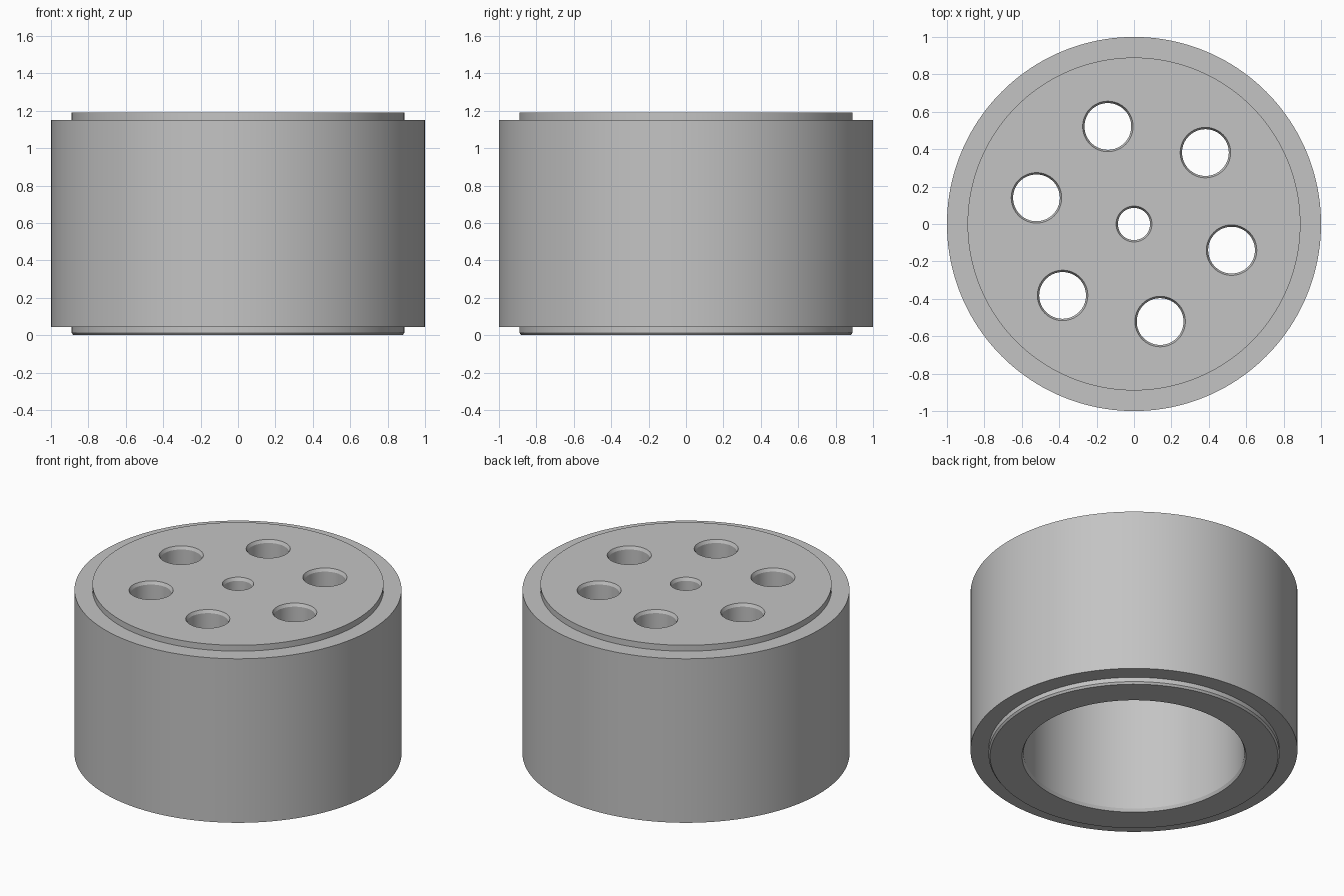
import bpy
import bmesh
from math import cos, sin, radians, tau

if "Cube" in bpy.data.objects:
    bpy.data.objects.remove(bpy.data.objects["Cube"], do_unlink=True)

metal = bpy.data.materials.new("light grey metal")
metal.use_nodes = True
GREY = (0.55, 0.55, 0.55, 1)
metal.diffuse_color = GREY
metal.node_tree.nodes["Principled BSDF"].inputs["Base Color"].default_value = GREY


def lathe(bm, profile, segments, cx=0, cy=0):
    """Revolve an (r, z) profile about a vertical axis, capping both ends."""
    rings = []
    for r, z in profile:
        rings.append([bm.verts.new((cx + r * cos(tau * i / segments),
                                    cy + r * sin(tau * i / segments), z))
                      for i in range(segments)])
    for a, b in zip(rings, rings[1:]):
        for i in range(segments):
            j = (i + 1) % segments
            bm.faces.new((a[i], a[j], b[j], b[i]))
    bm.faces.new(rings[0][::-1])
    bm.faces.new(rings[-1])


def finish(bm, name):
    bmesh.ops.recalc_face_normals(bm, faces=bm.faces)
    mesh = bpy.data.meshes.new(name)
    bm.to_mesh(mesh)
    bm.free()
    mesh.materials.append(metal)
    obj = bpy.data.objects.new(name, mesh)
    bpy.context.collection.objects.link(obj)
    return obj


TOP = 1.19
FLOOR = TOP - 0.12

# Cup body: bore ceiling, bore wall, chamfered mouth, bottom lip, drum, top lip
bm = bmesh.new()
lathe(bm, [(0.675, FLOOR), (0.675, 0.02), (0.685, 0), (0.88, 0), (0.89, 0.013),
           (0.89, 0.043), (1, 0.043), (1, 1.15), (0.89, 1.15), (0.89, TOP)], 160)
body = finish(bm, "cup_body")

# Countersunk hole cutters: one centre hole and a ring of six
bm = bmesh.new()


def hole(radius, cx, cy):
    lathe(bm, [(radius, FLOOR - 0.1), (radius, TOP - 0.02),
               (radius + 0.01, TOP), (radius + 0.01, TOP + 0.1)], 64, cx, cy)


hole(0.086, 0, 0)
for k in range(6):
    a = radians(45 + 60 * k)
    hole(0.125, 0.54 * cos(a), 0.54 * sin(a))
cutter = finish(bm, "hole_cutter")
cutter.hide_render = True

# Cut the holes, then drop the cutter
cut = body.modifiers.new("holes", "BOOLEAN")
cut.operation = "DIFFERENCE"
cut.solver = "EXACT"
cut.object = cutter
bpy.ops.object.select_all(action="DESELECT")
bpy.context.view_layer.objects.active = body
body.select_set(True)
bpy.ops.object.modifier_apply(modifier=cut.name)
bpy.data.objects.remove(cutter, do_unlink=True)

bpy.ops.object.shade_smooth_by_angle(angle=radians(20))
